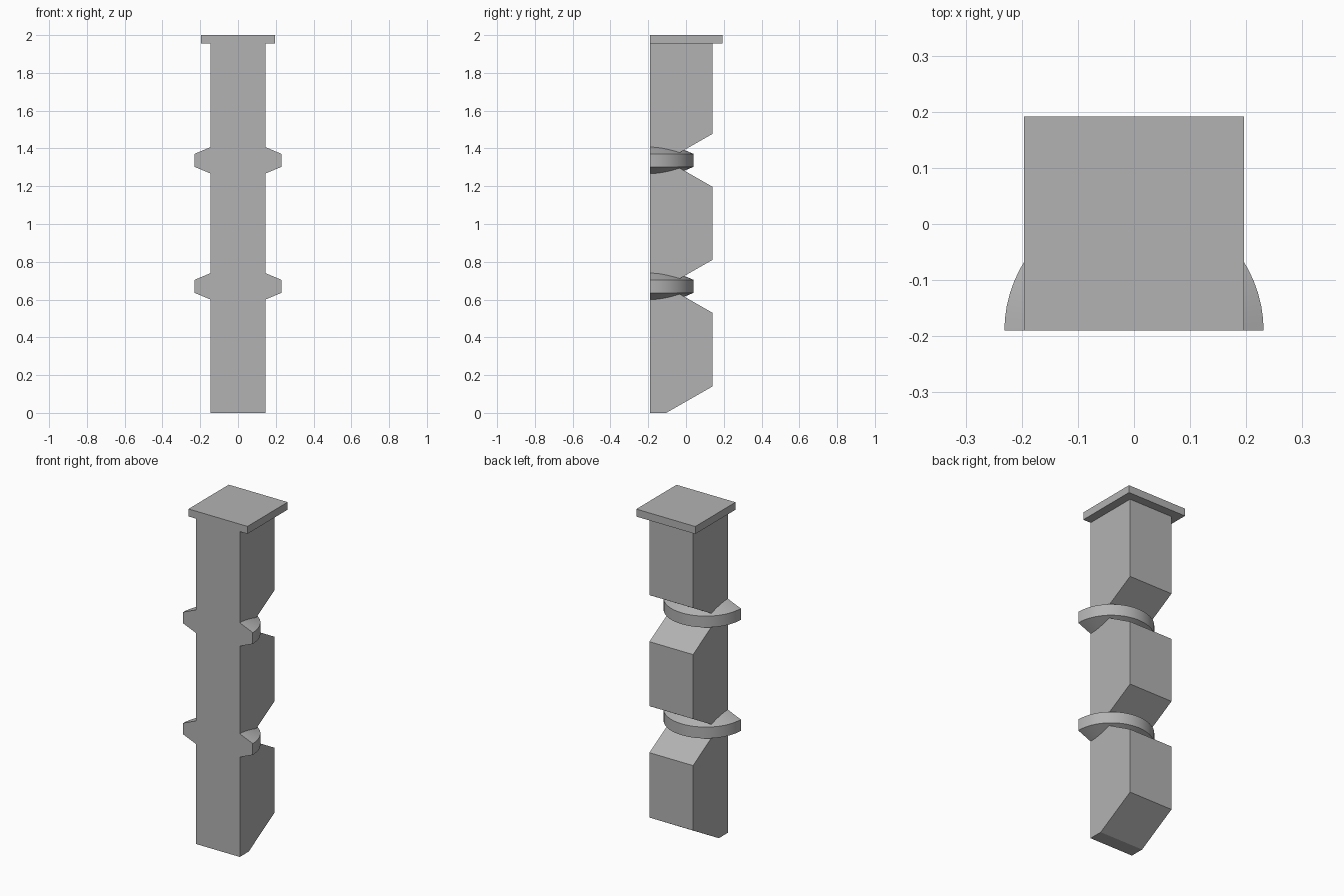
import bpy, bmesh, math
from mathutils import Vector

cube = bpy.data.objects.get("Cube")
if cube:
    bpy.data.objects.remove(cube, do_unlink=True)

stone = bpy.data.materials.new("stone grey")
stone.use_nodes = True
GREY = (0.45, 0.45, 0.45, 1)
stone.diffuse_color = GREY
stone.node_tree.nodes["Principled BSDF"].inputs["Base Color"].default_value = GREY

FRONT, BACK, HALF = -0.19, 0.14, 0.145   # shaft extents
BANDS = (0.67, 1.337)                    # band centre heights


def finish(name, bm):
    bmesh.ops.recalc_face_normals(bm, faces=bm.faces)
    mesh = bpy.data.meshes.new(name)
    bm.to_mesh(mesh)
    bm.free()
    mesh.materials.append(stone)
    obj = bpy.data.objects.new(name, mesh)
    bpy.context.collection.objects.link(obj)
    return obj


def extrude_x(name, profile, half):
    """Extrude a closed (y, z) profile evenly to both sides of x = 0."""
    bm = bmesh.new()
    face = bm.faces.new([bm.verts.new((-half, y, z)) for y, z in profile])
    moved = bmesh.ops.extrude_face_region(bm, geom=[face])["geom"]
    # the starting face is kept as the opposite end
    bmesh.ops.translate(bm, vec=(2 * half, 0, 0),
                        verts=[v for v in moved if isinstance(v, bmesh.types.BMVert)])
    return finish(name, bm)


def half_band(name, z):
    """Half ring with sloped top and bottom, turned about the shaft front."""
    r = 0.231
    section = [(HALF, -0.07), (r, -0.034), (r, 0.034), (HALF, 0.07)]
    bm = bmesh.new()
    steps = 32
    rows = []
    for i in range(steps + 1):
        a = math.pi * i / steps
        rows.append([bm.verts.new((q * math.cos(a), FRONT + q * math.sin(a), z + h))
                     for q, h in section])
    for a, b in zip(rows, rows[1:]):
        for k in range(4):
            n = (k + 1) % 4
            bm.faces.new((a[k], a[n], b[n], b[k]))
    bm.faces.new(rows[0])
    bm.faces.new(rows[-1])
    obj = finish(name, bm)
    bpy.ops.object.select_all(action="DESELECT")
    obj.select_set(True)
    bpy.context.view_layer.objects.active = obj
    bpy.ops.object.shade_smooth_by_angle(angle=math.radians(20))
    return obj


# Shaft with a slanted foot and a V notch behind each band
profile = [(FRONT, 1.96), (FRONT, 0), (-0.105, 0), (BACK, 0.14)]
for z in BANDS:
    profile += [(BACK, z - 0.14), (-0.105, z), (BACK, z + 0.14)]
profile.append((BACK, 1.96))
extrude_x("shaft", profile, HALF)

# Flat cap, flush with the front
extrude_x("cap", [(FRONT, 1.955), (0.192, 1.955), (0.192, 2), (FRONT, 2)], 0.196)

# Half-round bands
for label, z in zip(("lower_band", "upper_band"), BANDS):
    half_band(label, z)
